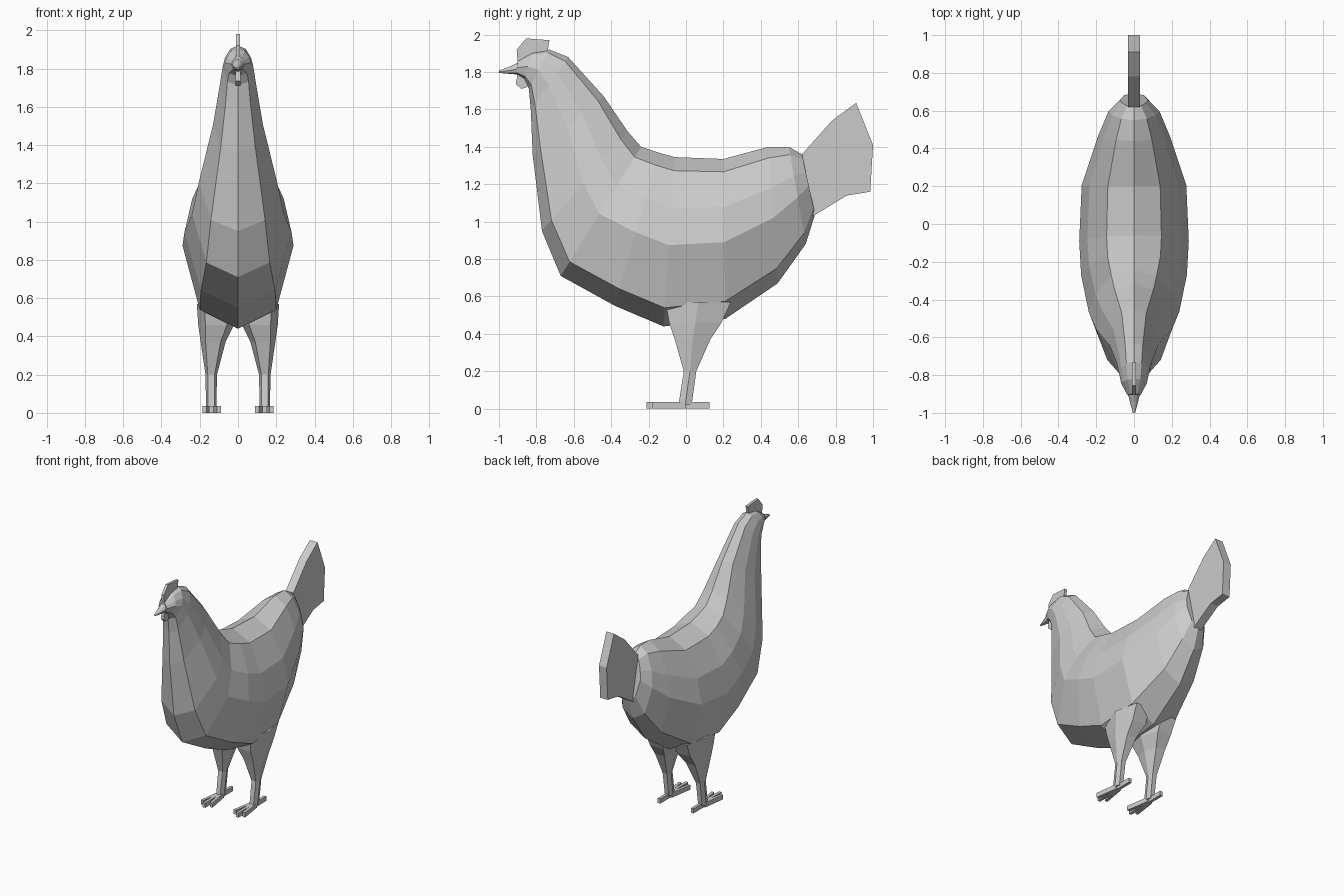
import bpy, bmesh
from mathutils import Vector

if "Cube" in bpy.data.objects:
    bpy.data.objects.remove(bpy.data.objects["Cube"])


def finish(name, bm, mirror=False):
    bmesh.ops.remove_doubles(bm, verts=bm.verts, dist=0.0005)
    bmesh.ops.recalc_face_normals(bm, faces=bm.faces)
    me = bpy.data.meshes.new(name)
    bm.to_mesh(me)
    bm.free()
    ob = bpy.data.objects.new(name, me)
    bpy.context.collection.objects.link(ob)
    if mirror:
        ob.modifiers.new("mirror", 'MIRROR')
    return ob


def loft(bm, rings):
    loops = [[bm.verts.new(p) for p in r] for r in rings]
    for a, b in zip(loops, loops[1:]):
        n = len(a)
        for i in range(n):
            j = (i + 1) % n
            bm.faces.new((a[i], a[j], b[j], b[i]))
    bm.faces.new(loops[0])
    bm.faces.new(loops[-1])


def slab(name, outline, half):
    # side-view outline given thickness along x
    bm = bmesh.new()
    loft(bm, [[(s * half, y, z) for y, z in outline] for s in (-1, 1)])
    return finish(name, bm)


# cross-section: (fraction from back line to belly line, share of half width)
SECTION = [(0.08, 0.5), (0.30, 0.85), (0.52, 1.0), (0.89, 0.69)]


def section_ring(ty, tz, by, bz, w):
    def at(f, x):
        return (x, ty + (by - ty) * f, tz + (bz - tz) * f)
    right = [at(f, w * k) for f, k in SECTION]
    left = [at(f, -w * k) for f, k in reversed(SECTION)]
    return [at(0, 0)] + right + [at(1, 0)] + left


# body, neck and head: top y z, bottom y z, half width
stations = [
    (-0.90, 1.86, -0.91, 1.79, 0.035),
    (-0.82, 1.905, -0.865, 1.76, 0.068),
    (-0.73, 1.92, -0.84, 1.71, 0.08),
    (-0.63, 1.88, -0.83, 1.60, 0.092),
    (-0.44, 1.67, -0.82, 1.36, 0.13),
    (-0.31, 1.48, -0.77, 0.95, 0.205),
    (-0.24, 1.40, -0.67, 0.71, 0.24),
    (-0.15, 1.37, -0.38, 0.55, 0.28),
    (-0.06, 1.345, -0.12, 0.44, 0.29),
    (0.20, 1.335, 0.21, 0.48, 0.277),
    (0.44, 1.40, 0.49, 0.67, 0.19),
    (0.55, 1.40, 0.64, 0.88, 0.135),
    (0.62, 1.36, 0.69, 1.04, 0.075),
]
bm = bmesh.new()
loft(bm, [section_ring(*s) for s in stations])
finish("body", bm)

# beak
bm = bmesh.new()
loft(bm, [section_ring(*s) for s in [
    (-0.88, 1.86, -0.88, 1.785, 0.037),
    (-0.94, 1.83, -0.94, 1.79, 0.022),
    (-1.00, 1.808, -1.00, 1.795, 0.006)]])
finish("beak", bm)

# comb, wattle and tail
slab("comb", [(-0.90, 1.85), (-0.905, 1.92), (-0.855, 1.98), (-0.73, 1.97),
              (-0.74, 1.91), (-0.80, 1.88)], 0.01)
slab("wattle", [(-0.90, 1.79), (-0.91, 1.735), (-0.88, 1.71), (-0.85, 1.72),
                (-0.83, 1.77)], 0.012)
slab("tail", [(0.62, 1.36), (0.78, 1.54), (0.91, 1.635), (1.0, 1.41),
              (0.985, 1.16), (0.86, 1.14), (0.68, 1.03)], 0.032)


# legs: tapered six-sided rings
def leg_ring(x0, x1, y0, y1, z):
    xm, ym, h = (x0 + x1) / 2, (y0 + y1) / 2, (x1 - x0) * 0.3
    return [(x1, ym, z), (xm + h, y1, z), (xm - h, y1, z),
            (x0, ym, z), (xm - h, y0, z), (xm + h, y0, z)]


bm = bmesh.new()
loft(bm, [leg_ring(*r) for r in [
    (0.02, 0.215, -0.11, 0.24, 0.57),
    (0.02, 0.208, -0.09, 0.19, 0.46),
    (0.065, 0.195, -0.06, 0.13, 0.37),
    (0.11, 0.17, -0.012, 0.055, 0.20),
    (0.113, 0.167, -0.04, 0.03, 0.02)]])
finish("legs", bm, mirror=True)

# feet: three front toes and one back toe
bm = bmesh.new()
for sx, ex, ey in [(0.13, 0.10, -0.18), (0.14, 0.14, -0.21),
                   (0.15, 0.175, -0.18), (0.14, 0.14, 0.125)]:
    start, end = Vector((sx, 0, 0)), Vector((ex, ey, 0))
    rings = []
    for p in (start, end):
        rings.append([(p.x + dx, p.y, z) for dx, z in
                      ((-0.011, 0), (0.011, 0), (0.011, 0.035), (-0.011, 0.035))])
    loft(bm, rings)
finish("feet", bm, mirror=True)
